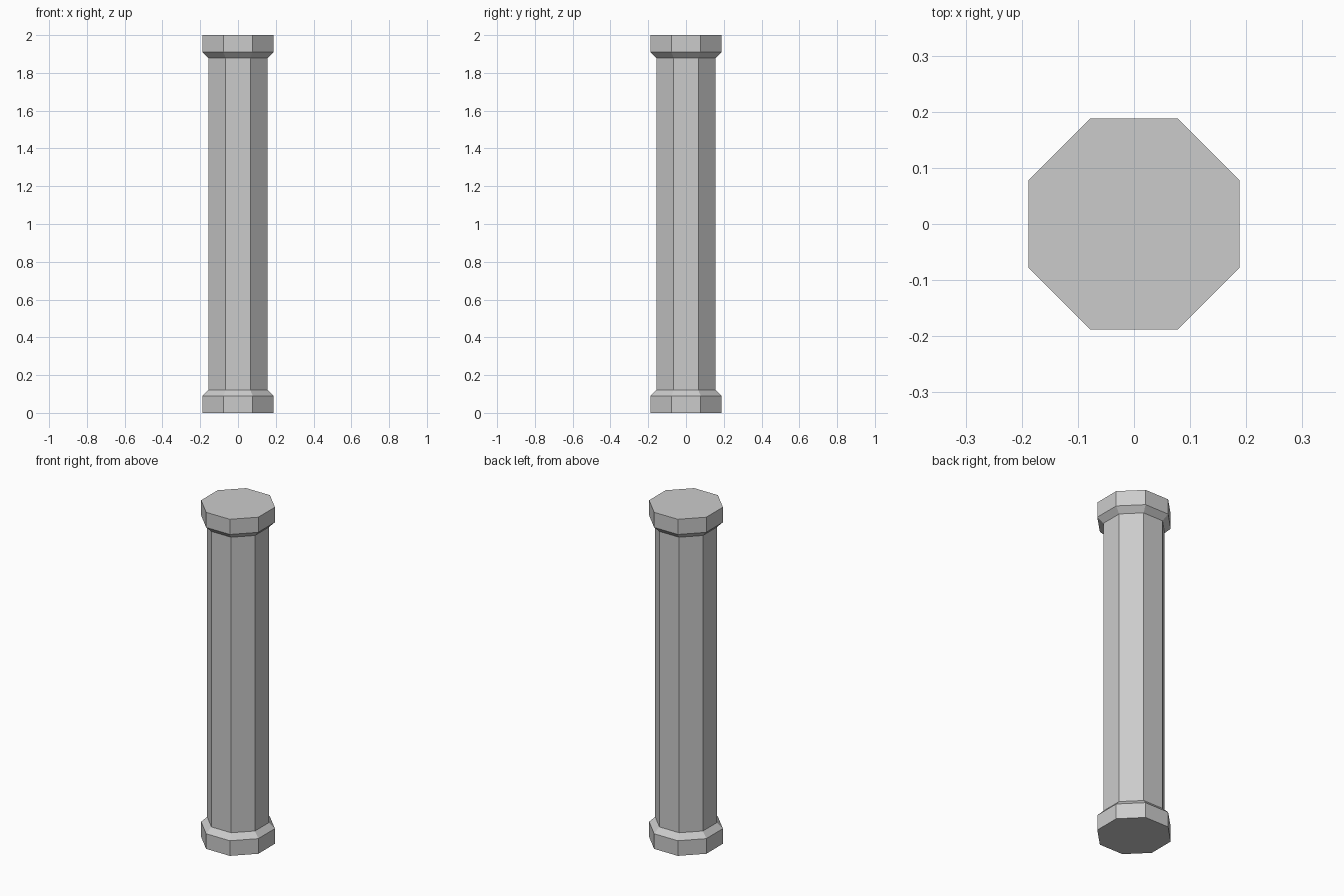
import bpy
import bmesh
from math import cos, sin, pi

cube = bpy.data.objects.get("Cube")
if cube:
    bpy.data.objects.remove(cube, do_unlink=True)

SIDES = 8
HEIGHT = 2.0
SHAFT = 0.157   # centre to flat side
BLOCK = 0.188
BLOCK_H = 0.09  # straight part of base and capital
SLOPE_H = 0.122  # height where the slope meets the shaft

stone = bpy.data.materials.new("grey stone")
stone.use_nodes = True
COLOUR = (0.6, 0.6, 0.6, 1)
stone.diffuse_color = COLOUR
stone.node_tree.nodes["Principled BSDF"].inputs["Base Color"].default_value = COLOUR


def prism(name, profile):
    """Closed octagonal solid through (flat radius, z) rings, bottom to top."""
    bm = bmesh.new()
    rings = []
    for flat, z in profile:
        r = flat / cos(pi / SIDES)
        angles = [(i + 0.5) * 2 * pi / SIDES for i in range(SIDES)]
        rings.append([bm.verts.new((r * cos(a), r * sin(a), z)) for a in angles])
    for low, high in zip(rings, rings[1:]):
        for i in range(SIDES):
            j = (i + 1) % SIDES
            bm.faces.new((low[i], low[j], high[j], high[i]))
    bm.faces.new(rings[0][::-1])
    bm.faces.new(rings[-1])
    mesh = bpy.data.meshes.new(name)
    bm.to_mesh(mesh)
    bm.free()
    mesh.materials.append(stone)
    obj = bpy.data.objects.new(name, mesh)
    bpy.context.collection.objects.link(obj)
    return obj


# Base block, shaft and the mirrored capital
base = [(BLOCK, 0), (BLOCK, BLOCK_H), (SHAFT, SLOPE_H)]
prism("column_base", base)
prism("column_shaft", [(SHAFT, SLOPE_H), (SHAFT, HEIGHT - SLOPE_H)])
prism("column_capital", [(r, HEIGHT - z) for r, z in reversed(base)])
